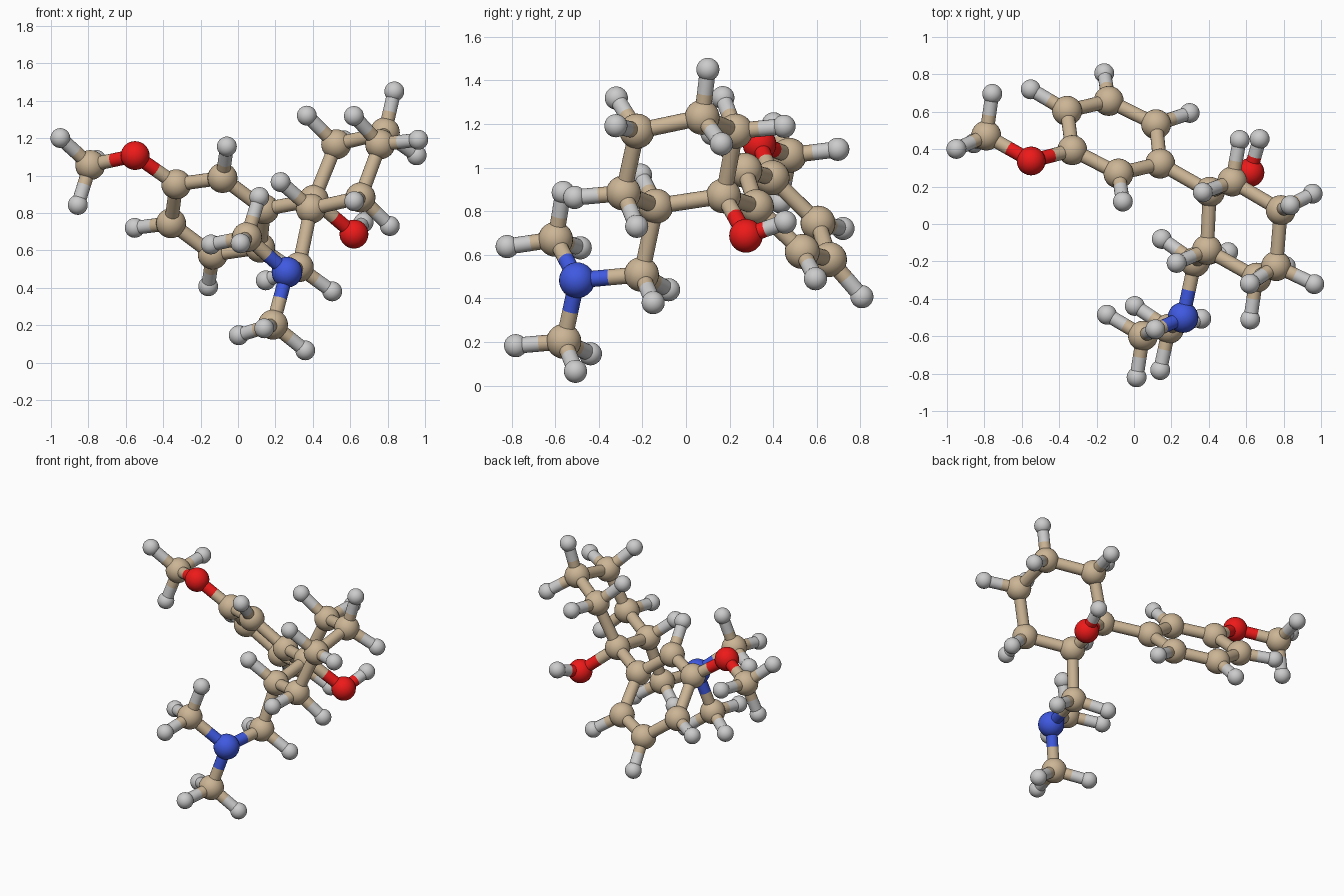
import bpy, bmesh
from mathutils import Vector

if "Cube" in bpy.data.objects:
    bpy.data.objects.remove(bpy.data.objects["Cube"])

RADIUS = {"carbon": 0.08, "oxygen": 0.077, "nitrogen": 0.082, "hydrogen": 0.053}
COLOUR = {"carbon": (0.60, 0.46, 0.30, 1), "oxygen": (0.85, 0.01, 0.01, 1),
          "nitrogen": (0.05, 0.10, 0.75, 1)}
BOND_R, CH = 0.037, 0.227

# heavy atoms: element, position
HEAVY = {
    "ring_1": ("carbon", (0.14, 0.323, 0.82)), "ring_2": ("carbon", (-0.083, 0.27, 0.987)),
    "ring_3": ("carbon", (-0.33, 0.395, 0.953)), "ring_4": ("carbon", (-0.358, 0.605, 0.745)),
    "ring_5": ("carbon", (-0.135, 0.658, 0.578)), "ring_6": ("carbon", (0.118, 0.533, 0.615)),
    "ether": ("oxygen", (-0.55, 0.337, 1.107)), "ether_methyl": ("carbon", (-0.79, 0.473, 1.056)),
    "chair_1": ("carbon", (0.405, 0.172, 0.87)), "chair_2": ("carbon", (0.525, 0.227, 1.167)),
    "chair_3": ("carbon", (0.785, 0.074, 1.23)), "chair_4": ("carbon", (0.76, -0.225, 1.167)),
    "chair_5": ("carbon", (0.655, -0.287, 0.883)), "chair_6": ("carbon", (0.39, -0.138, 0.823)),
    "hydroxyl": ("oxygen", (0.62, 0.275, 0.687)), "link": ("carbon", (0.325, -0.204, 0.51)),
    "amine": ("nitrogen", (0.262, -0.5, 0.483)), "upper_methyl": ("carbon", (0.048, -0.598, 0.671)),
    "lower_methyl": ("carbon", (0.187, -0.56, 0.203)),
}
pos = {n: Vector(p) for n, (e, p) in HEAVY.items()}
elem = {n: e for n, (e, p) in HEAVY.items()}

# neighbouring heavy atoms are bonded
names = list(pos)
bonds = [(a, b) for i, a in enumerate(names) for b in names[i + 1:]
         if (pos[a] - pos[b]).length < 0.39]
near = {n: [b if a == n else a for a, b in bonds if n in (a, b)] for n in names}


def add_hydrogen(parent, direction, length=CH):
    n = f"{parent}_h{sum(k.startswith(parent + '_h') for k in pos) + 1}"
    pos[n], elem[n] = pos[parent] + direction.normalized() * length, "hydrogen"
    bonds.append((parent, n))


# hydrogens fill the free directions of each carbon
ANTI = {"ether_methyl": "ring_3", "upper_methyl": "link", "lower_methyl": "link"}
for n in names:
    if elem[n] != "carbon":
        continue
    u = [(pos[m] - pos[n]).normalized() for m in near[n]]
    away = -sum(u, Vector()).normalized()
    if n in ANTI:                                   # methyl: three staggered
        hub = near[n][0]
        v = pos[hub] - pos[ANTI[n]]
        side = (v - away * v.dot(away)).normalized()
        other = away.cross(side)
        for c, s in ((1, 0), (-0.5, 0.866), (-0.5, -0.866)):
            add_hydrogen(n, away * 0.333 + (side * c + other * s) * 0.943)
    elif n.startswith("ring"):                      # flat ring: one outward
        if len(u) == 2:
            add_hydrogen(n, away)
    elif len(u) == 3:
        add_hydrogen(n, away)
    elif len(u) == 2:                               # two either side
        w = u[0].cross(u[1]).normalized()
        for s in (1, -1):
            add_hydrogen(n, away * 0.59 + w * s * 0.81)
add_hydrogen("hydroxyl", Vector((0.672, 0.456, 0.75)) - pos["hydroxyl"], 0.197)

# materials
mats = {}
for e, c in COLOUR.items():
    mats[e] = bpy.data.materials.new(e)
    mats[e].diffuse_color = c


def make_mesh(name, element, build):
    me = bpy.data.meshes.new(name)
    bm = bmesh.new()
    build(bm)
    for f in bm.faces:
        f.smooth = True
    bm.to_mesh(me)
    bm.free()
    if element in mats:
        me.materials.append(mats[element])
    return me


def place(name, me):
    ob = bpy.data.objects.new(name, me)
    bpy.context.collection.objects.link(ob)
    return ob


# shared ball and unit stick mesh per element
balls = {e: make_mesh(e + "_ball", e, lambda bm, r=r: bmesh.ops.create_uvsphere(
    bm, u_segments=28, v_segments=16, radius=r)) for e, r in RADIUS.items()}
sticks = {e: make_mesh(e + "_stick", e, lambda bm: bmesh.ops.create_cone(
    bm, segments=20, radius1=BOND_R, radius2=BOND_R, depth=1, cap_ends=False)) for e in RADIUS}

# atoms
for n in pos:
    place(f"{n}_{elem[n]}_atom", balls[elem[n]]).location = pos[n]


def stick(name, element, a, b):
    ob = place(name, sticks[element])
    ob.location = (a + b) / 2
    ob.rotation_euler = (b - a).to_track_quat('Z', 'Y').to_euler()
    ob.scale.z = (b - a).length


# bonds, split in two colours between unlike atoms
for a, b in bonds:
    if elem[a] == elem[b]:
        stick(f"bond_{a}_{b}", elem[a], pos[a], pos[b])
    else:
        mid = (pos[a] + pos[b]) / 2
        stick(f"bond_{a}_{b}_start", elem[a], pos[a], mid)
        stick(f"bond_{a}_{b}_end", elem[b], mid, pos[b])

for m in bpy.data.materials:
    if m.users and not m.is_grease_pencil:
        m.use_nodes = True
        m.node_tree.nodes["Principled BSDF"].inputs["Base Color"].default_value = m.diffuse_color
